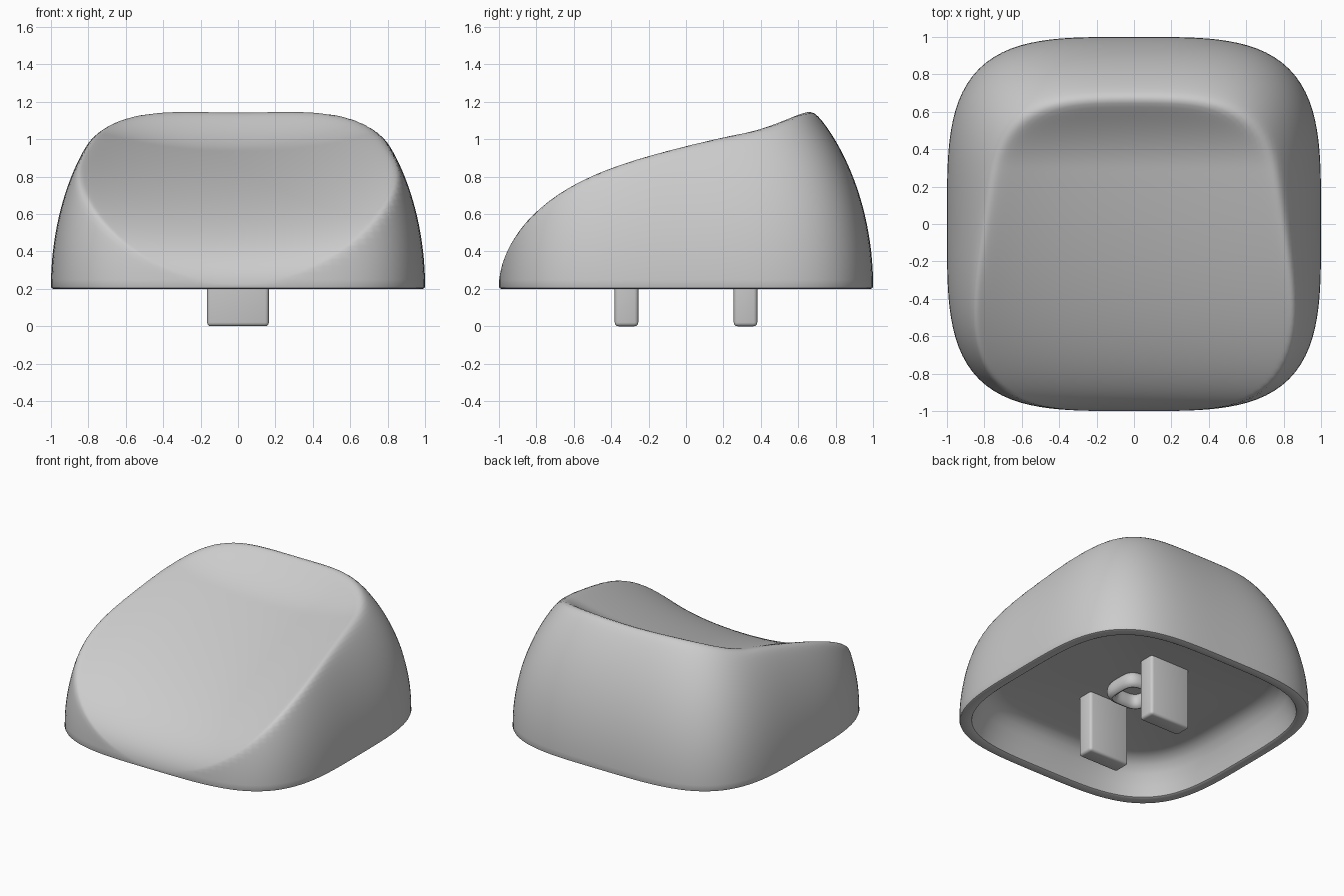
import bpy, bmesh, math

cube = bpy.data.objects.get("Cube")
if cube:
    bpy.data.objects.remove(cube, do_unlink=True)

grey = bpy.data.materials.new("plain_grey")
grey.use_nodes = True
COLOR = (0.6, 0.6, 0.6, 1)
grey.diffuse_color = COLOR
grey.node_tree.nodes["Principled BSDF"].inputs["Base Color"].default_value = COLOR

SIDES = 144
SQUARENESS = 3.7
BASE = 0.2


def outline(i):
    """Unit rounded-square point for step i."""
    a = 2 * math.pi * i / SIDES
    x, y = math.cos(a), math.sin(a)
    n = (abs(x) ** SQUARENESS + abs(y) ** SQUARENESS) ** (1 / SQUARENESS)
    return x / n, y / n


def ring(bm, r, height):
    pts = [(r * x, r * y) for x, y in map(outline, range(SIDES))]
    return [bm.verts.new((x, y, height(x, y, r))) for x, y in pts]


def bridge(bm, a, b):
    for i in range(SIDES):
        j = (i + 1) % SIDES
        bm.faces.new((a[i], a[j], b[j], b[i]))


def cap(bm, loop, z):
    c = bm.verts.new((0, 0, z))
    for i in range(SIDES):
        bm.faces.new((loop[i], loop[(i + 1) % SIDES], c))


def finish(bm, name):
    bmesh.ops.recalc_face_normals(bm, faces=bm.faces)
    mesh = bpy.data.meshes.new(name)
    bm.to_mesh(mesh)
    bm.free()
    obj = bpy.data.objects.new(name, mesh)
    bpy.context.collection.objects.link(obj)
    mesh.materials.append(grey)
    bpy.ops.object.select_all(action='DESELECT')
    obj.select_set(True)
    bpy.context.view_layer.objects.active = obj
    bpy.ops.object.shade_smooth_by_angle(angle=math.radians(40))
    return obj


def cap_height(x, y, r):
    """Domed sides blended softly into the scooped top."""
    side = BASE + 0.012 + 1.3 * math.sqrt(max(0, 1 - r * r))
    scoop = (BASE + 0.012 + 0.64 * math.sqrt(max(0, 1 + y)) + max(0, y - 0.3) ** 2
             + 0.15 * x ** 2 + 0.085 * x ** 4)
    soft = 0.075 * (1 - r ** 6)
    return (side + scoop - math.sqrt((side - scoop) ** 2 + soft ** 2)) / 2


# Key shell: scooped outside, bottom lip and hollow underside
bm = bmesh.new()
STEPS = 56
loops = [ring(bm, math.sin(math.pi / 2 * k / STEPS), cap_height)
         for k in range(1, STEPS + 1)]
under = [(0.997, 0.204), (0.988, 0.2), (0.94, 0.2), (0.93, 0.206), (0.91, 0.27),
         (0.88, 0.35), (0.85, 0.4), (0.81, 0.435), (0.76, 0.45)]
loops += [ring(bm, r, lambda x, y, s, z=z: z) for r, z in under]
for a, b in zip(loops, loops[1:]):
    bridge(bm, a, b)
cap(bm, loops[0], cap_height(0, 0, 0))
cap(bm, loops[-1], under[-1][1])
finish(bm, "key_shell")

# Rounded square collar under the ceiling
bm = bmesh.new()
section = [(0.125 + 0.03 * math.cos(a), 0.4 + 0.055 * math.sin(a))
           for a in (2 * math.pi * k / 12 for k in range(12))]
loops = [ring(bm, r, lambda x, y, s, z=z: z) for r, z in section]
for k, loop in enumerate(loops):
    bridge(bm, loop, loops[(k + 1) % len(loops)])
finish(bm, "stem_collar")

# Two mounting prongs
for name, y in (("front_prong", -0.318), ("back_prong", 0.318)):
    bm = bmesh.new()
    bmesh.ops.create_cube(bm, size=1)
    for v in bm.verts:
        v.co = (v.co.x * 0.33, y + v.co.y * 0.126, 0.23 + v.co.z * 0.46)
    bmesh.ops.bevel(bm, geom=bm.edges[:], offset=0.02, segments=3,
                    profile=0.5, affect='EDGES')
    finish(bm, name)
